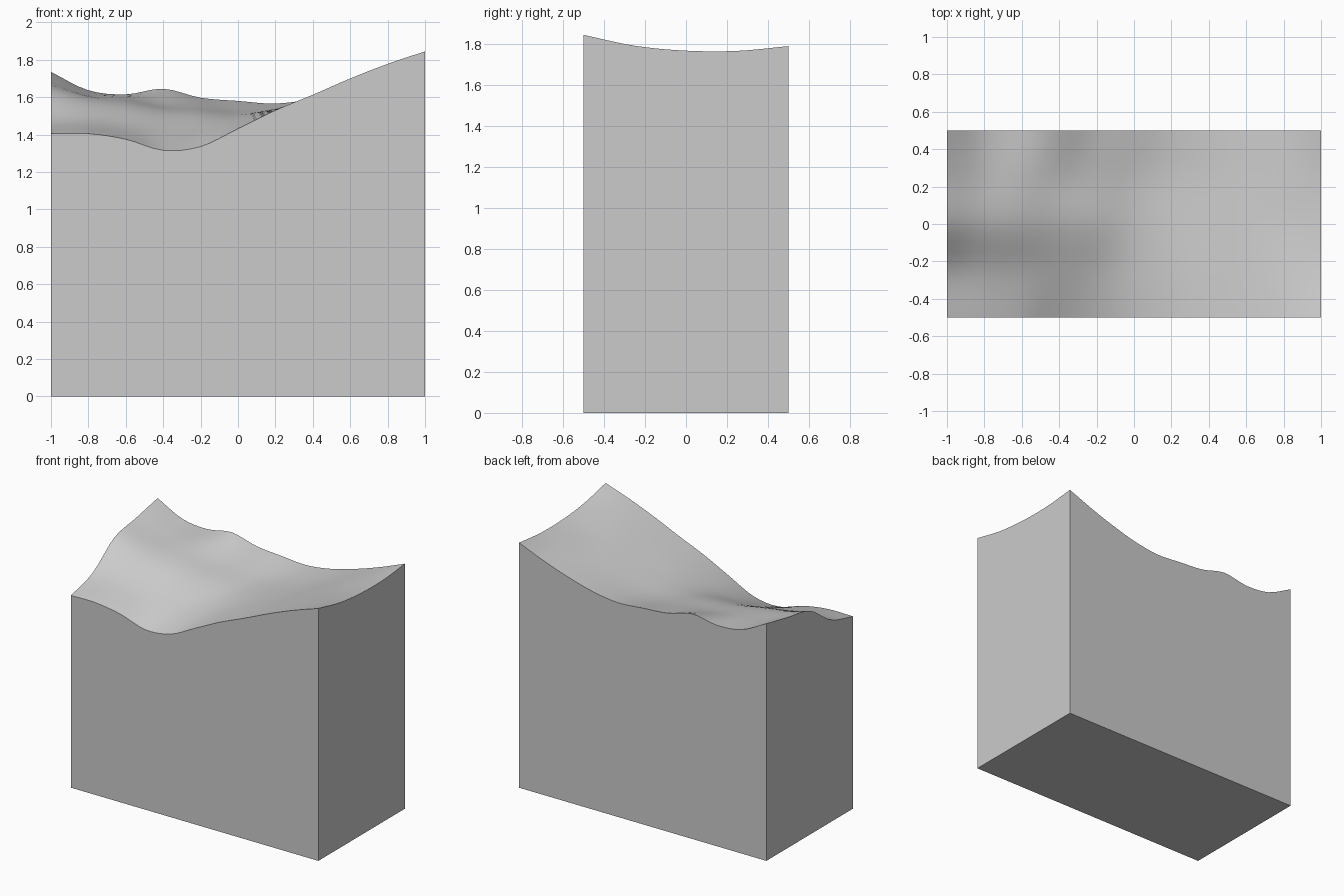
import bpy, bmesh

if "Cube" in bpy.data.objects:
    bpy.data.objects.remove(bpy.data.objects["Cube"])

# Surface heights: rows run front to back, columns left to right
HEIGHTS = [
    [1.405, 1.405, 1.375, 1.316, 1.336, 1.432, 1.530, 1.613, 1.700, 1.778, 1.845],
    [1.475, 1.470, 1.445, 1.420, 1.420, 1.465, 1.535, 1.603, 1.682, 1.750, 1.792],
    [1.637, 1.585, 1.555, 1.520, 1.510, 1.502, 1.537, 1.590, 1.665, 1.725, 1.768],
    [1.685, 1.615, 1.595, 1.565, 1.550, 1.530, 1.540, 1.583, 1.650, 1.718, 1.767],
    [1.735, 1.637, 1.615, 1.645, 1.597, 1.580, 1.566, 1.592, 1.645, 1.712, 1.790],
]
NX, NY = 40, 20


def spline(values, t):
    """Catmull-Rom through evenly spaced values, t from 0 to 1."""
    p = [2 * values[0] - values[1]] + values + [2 * values[-1] - values[-2]]
    s = t * (len(values) - 1)
    i = min(int(s), len(values) - 2)
    f = s - i
    a, b, c, d = p[i:i + 4]
    return b + 0.5 * f * (c - a + f * (2 * a - 5 * b + 4 * c - d + f * (3 * (b - c) + d - a)))


def height(x, y):
    return spline([spline(row, (x + 1) / 2) for row in HEIGHTS], y + 0.5)


bm = bmesh.new()

# Rolling ground surface
grid = [[bm.verts.new((x, y, height(x, y)))
         for x in (-1 + 2 * i / NX for i in range(NX + 1))]
        for y in (-0.5 + j / NY for j in range(NY + 1))]
for j in range(NY):
    for i in range(NX):
        bm.faces.new((grid[j][i], grid[j][i + 1], grid[j + 1][i + 1], grid[j + 1][i]))

# Flat sides: drop the rim to the floor, then close the base
rim = [e for e in bm.edges if e.is_boundary]
walls = bmesh.ops.extrude_edge_only(bm, edges=rim)["geom"]
for v in walls:
    if isinstance(v, bmesh.types.BMVert):
        v.co.z = 0
bmesh.ops.contextual_create(bm, geom=[e for e in bm.edges if e.is_boundary])
bmesh.ops.recalc_face_normals(bm, faces=bm.faces)

mesh = bpy.data.meshes.new("terrain_block")
bm.to_mesh(mesh)
bm.free()
block = bpy.data.objects.new("terrain_block", mesh)
bpy.context.collection.objects.link(block)

# Smooth ground, crisp block edges
bpy.context.view_layer.objects.active = block
block.select_set(True)
bpy.ops.object.shade_smooth_by_angle(angle=0.6)
